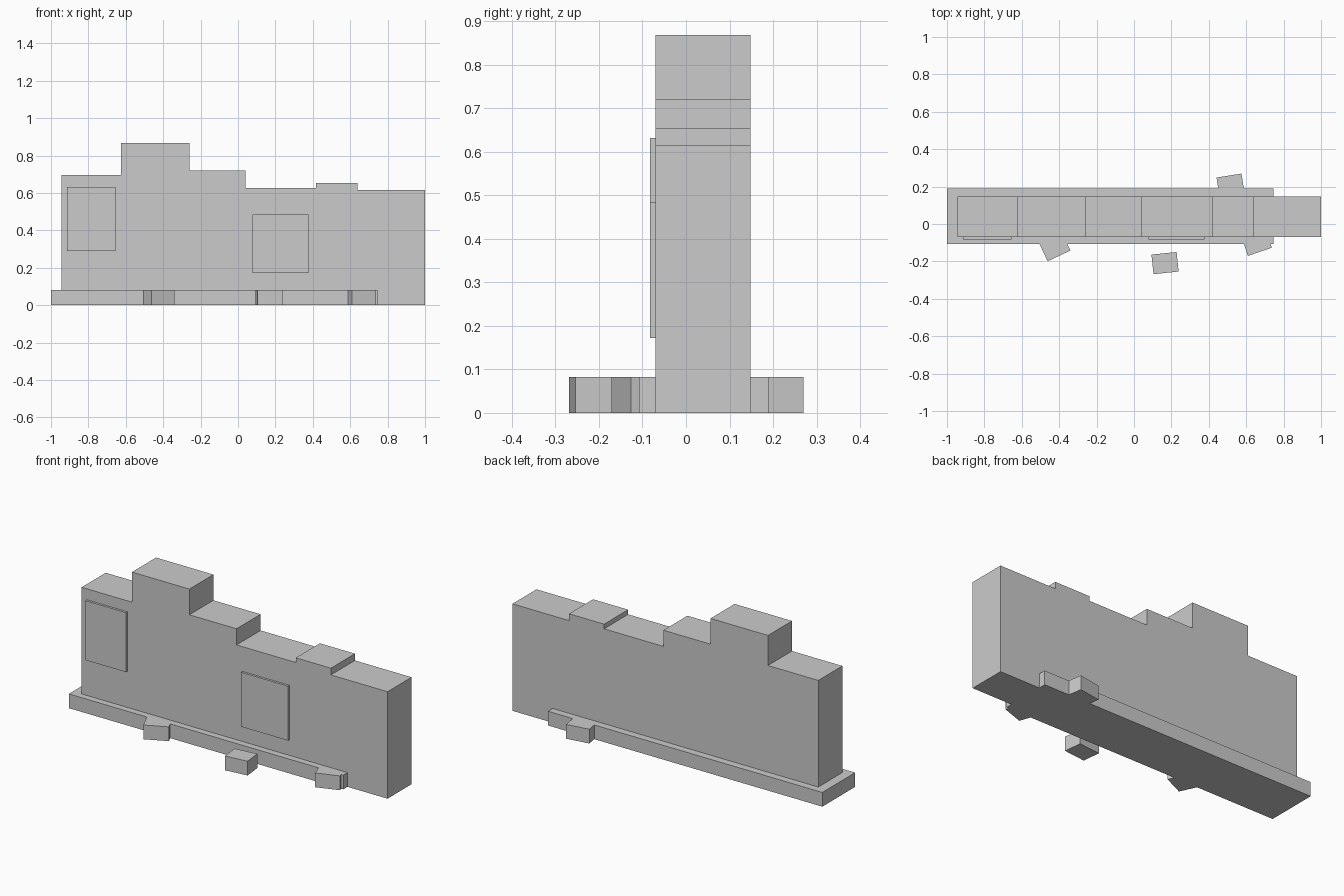
import bpy, bmesh, math
from mathutils import Matrix

if "Cube" in bpy.data.objects:
    bpy.data.objects.remove(bpy.data.objects["Cube"])


def box(name, x, y, z, angle=0.0):
    """Box from (min, max) ranges, turned about its own vertical axis."""
    spans = (x, y, z)
    size = [b - a for a, b in spans]
    centre = [(a + b) / 2 for a, b in spans]
    bm = bmesh.new()
    bmesh.ops.create_cube(bm, size=1.0, matrix=Matrix.Diagonal((*size, 1)))
    mesh = bpy.data.meshes.new(name)
    bm.to_mesh(mesh)
    bm.free()
    ob = bpy.data.objects.new(name, mesh)
    ob.location = centre
    ob.rotation_euler.z = math.radians(angle)
    bpy.context.collection.objects.link(ob)
    return ob


def extrude_profile(name, points, y0, y1):
    """Solid from an outline in the xz plane."""
    bm = bmesh.new()
    face = bm.faces.new([bm.verts.new((px, y0, pz)) for px, pz in points])
    moved = bmesh.ops.extrude_face_region(bm, geom=[face])["geom"]
    bmesh.ops.translate(bm, vec=(0, y1 - y0, 0),
                        verts=[v for v in moved if isinstance(v, bmesh.types.BMVert)])
    bmesh.ops.recalc_face_normals(bm, faces=bm.faces)
    mesh = bpy.data.meshes.new(name)
    bm.to_mesh(mesh)
    bm.free()
    ob = bpy.data.objects.new(name, mesh)
    bpy.context.collection.objects.link(ob)
    return ob


# Ruined wall: stepped skyline given as (end x, height) per section
left, front, back = -0.945, -0.07, 0.148
sections = [(-0.625, 0.695), (-0.26, 0.868), (0.04, 0.72),
            (0.417, 0.627), (0.64, 0.654), (1.0, 0.615)]
outline = [(left, 0)]
start = left
for end, height in sections:
    outline += [(start, height), (end, height)]
    start = end
outline.append((start, 0))
extrude_profile("stepped_wall", outline, front, back)

# Low plinth under the wall
base_height = 0.082
box("plinth", (-1.0, 0.745), (-0.108, 0.19), (0, base_height))

# Thin panels on the front face
box("left_panel", (-0.913, -0.655), (-0.083, front + 0.01), (0.29, 0.632))
box("right_panel", (0.078, 0.376), (-0.083, front + 0.01), (0.172, 0.485))

# Fallen blocks: centre x, centre y, turn in degrees
blocks = [(-0.423, -0.123, 25), (0.166, -0.209, 6),
          (0.656, -0.099, 19), (0.516, 0.207, 9)]
w, d = 0.135, 0.105
for i, (cx, cy, turn) in enumerate(blocks, 1):
    box(f"fallen_block_{i}", (cx - w / 2, cx + w / 2),
        (cy - d / 2, cy + d / 2), (0, base_height), turn)
